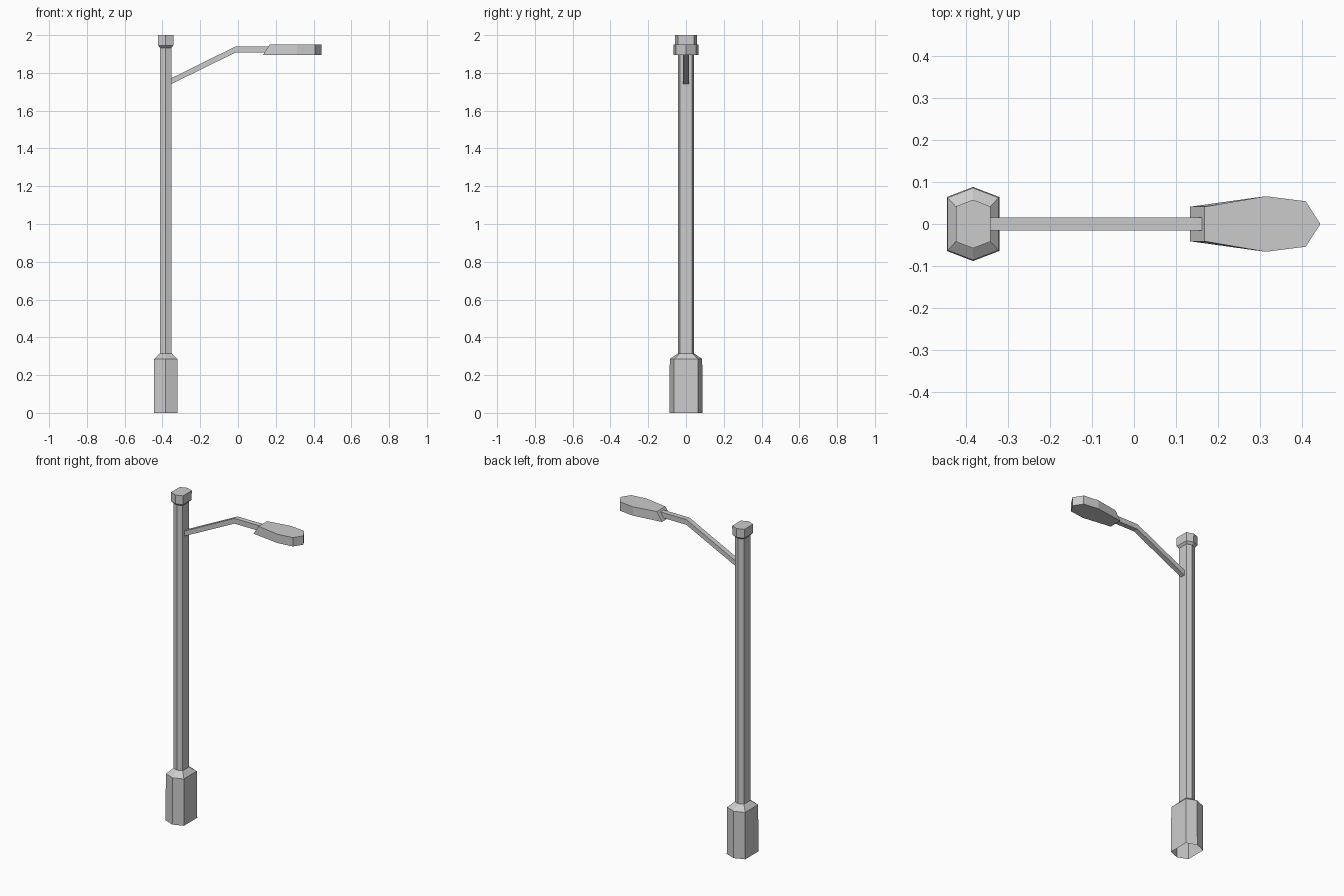
import bpy, bmesh

if "Cube" in bpy.data.objects:
    bpy.data.objects.remove(bpy.data.objects["Cube"])

POLE_X = -0.3825
# unit hexagon profile: points towards +y and -y
HEX = [(0, -0.088), (0.0625, -0.064), (0.0625, 0.064),
       (0, 0.088), (-0.0625, 0.064), (-0.0625, -0.064)]


def loft(name, rings, cap_start=True, cap_end=True):
    """Skin a list of equal-length vertex rings."""
    bm = bmesh.new()
    loops = [[bm.verts.new(p) for p in ring] for ring in rings]
    n = len(loops[0])
    for a, b in zip(loops, loops[1:]):
        for i in range(n):
            j = (i + 1) % n
            bm.faces.new((a[i], a[j], b[j], b[i]))
    if cap_start:
        bm.faces.new(loops[0][::-1])
    if cap_end:
        bm.faces.new(loops[-1])
    bm.normal_update()
    mesh = bpy.data.meshes.new(name)
    bm.to_mesh(mesh)
    bm.free()
    obj = bpy.data.objects.new(name, mesh)
    bpy.context.collection.objects.link(obj)
    return obj


def hex_ring(scale, z):
    return [(POLE_X + x * scale, y * scale, z) for x, y in HEX]


# Base sleeve, open underneath, with a sloped shoulder
loft("base", [hex_ring(1, 0), hex_ring(0.975, 0.285), hex_ring(0.49, 0.315)],
     cap_start=False, cap_end=False)

# Pole shaft
loft("pole", [hex_ring(0.49, 0.315), hex_ring(0.49, 1.935)],
     cap_start=False, cap_end=False)

# Pole cap with a flared lower edge
loft("pole_cap", [hex_ring(0.49, 1.933), hex_ring(0.65, 1.946),
                  hex_ring(0.655, 2.0)], cap_start=False)

# Bent square arm: (x, bottom z, top z) stations
ARM = [(-0.365, 1.735, 1.766), (-0.013, 1.908, 1.94), (0.17, 1.908, 1.94)]
W = 0.0155
loft("arm", [[(x, -W, lo), (x, W, lo), (x, W, hi), (x, -W, hi)]
             for x, lo, hi in ARM])

# Lamp head: flat outline extruded upwards, with a slanted rear face
SIDE = [(0.313, 0.066), (0.408, 0.054)]


def lamp_ring(rear_x, z):
    half = [(rear_x, 0.041)] + SIDE
    outline = [(x, -y, z) for x, y in half] + [(0.443, 0, z)]
    return outline + [(x, y, z) for x, y in reversed(half)]


loft("lamp_head", [lamp_ring(0.133, 1.896), lamp_ring(0.168, 1.95)])
